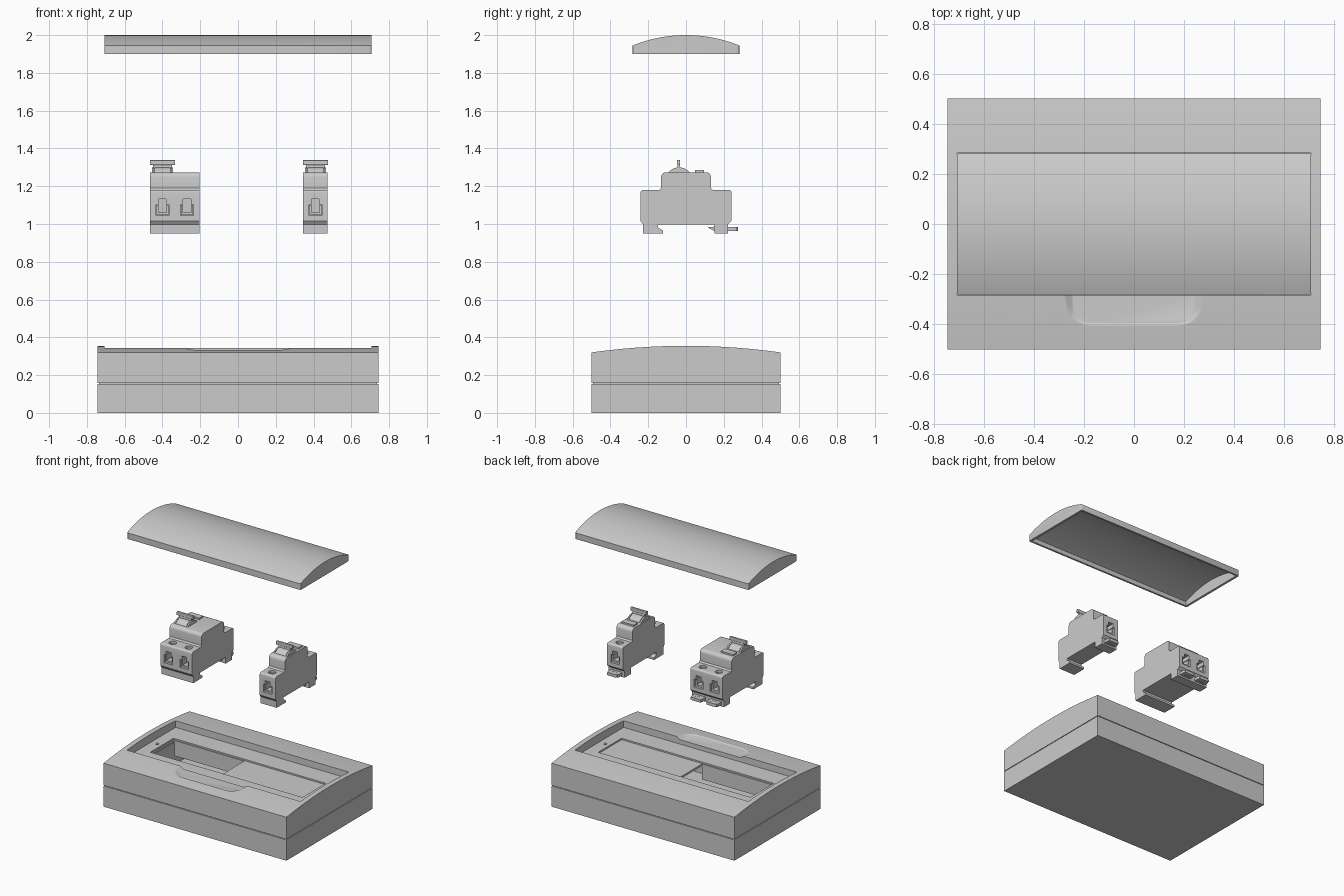
import bpy, bmesh, math
from mathutils import Vector

if "Cube" in bpy.data.objects:
    bpy.data.objects.remove(bpy.data.objects["Cube"])


def loft(name, a, b):
    """Closed solid between two matching loops of 3D points."""
    bm = bmesh.new()
    va = [bm.verts.new(p) for p in a]
    vb = [bm.verts.new(p) for p in b]
    n = len(va)
    bm.faces.new(va)
    bm.faces.new(vb[::-1])
    for i in range(n):
        j = (i + 1) % n
        bm.faces.new((va[j], va[i], vb[i], vb[j]))
    bmesh.ops.recalc_face_normals(bm, faces=bm.faces)
    me = bpy.data.meshes.new(name)
    bm.to_mesh(me)
    bm.free()
    ob = bpy.data.objects.new(name, me)
    bpy.context.collection.objects.link(ob)
    return ob


def prism(name, pts, axis, a, b):
    f = {'x': lambda u, v, t: (t, u, v),
         'y': lambda u, v, t: (u, t, v),
         'z': lambda u, v, t: (u, v, t)}[axis]
    return loft(name, [f(*p, a) for p in pts], [f(*p, b) for p in pts])


def box(name, x0, x1, y0, y1, z0, z1):
    return prism(name, [(x0, y0), (x1, y0), (x1, y1), (x0, y1)], 'z', z0, z1)


def circle(cx, cy, r, n=20):
    return [(cx + r * math.cos(2 * math.pi * i / n),
             cy + r * math.sin(2 * math.pi * i / n)) for i in range(n)]


def dome(half, edge, top, n=24):
    """Points of a circular arc from +half to -half, rising from edge to top."""
    h = top - edge
    r = (half * half + h * h) / (2 * h)
    ys = [half - 2 * half * i / n for i in range(n + 1)]
    return [(y, top - r + math.sqrt(r * r - y * y)) for y in ys]


def round_rect(x0, x1, y0, y1, r, n=6):
    pts = []
    for k, (cx, cy) in enumerate([(x1 - r, y1 - r), (x0 + r, y1 - r),
                                  (x0 + r, y0 + r), (x1 - r, y0 + r)]):
        for i in range(n + 1):
            t = math.pi / 2 * (k + i / n)
            pts.append((cx + r * math.cos(t), cy + r * math.sin(t)))
    return pts


def apply_mods(ob):
    bpy.context.view_layer.objects.active = ob
    for m in list(ob.modifiers):
        bpy.ops.object.modifier_apply(modifier=m.name)


def cut(ob, *cutters):
    for c in cutters:
        m = ob.modifiers.new("cut", 'BOOLEAN')
        m.operation, m.solver, m.object = 'DIFFERENCE', 'EXACT', c
        apply_mods(ob)
        bpy.data.objects.remove(c)


def smooth(ob, angle=25):
    bpy.ops.object.select_all(action='DESELECT')
    ob.select_set(True)
    bpy.context.view_layer.objects.active = ob
    bpy.ops.object.shade_smooth_by_angle(angle=math.radians(angle))


X, Y = 0.745, 0.5

# Base tray, with a lip that leaves a thin seam under the cover
base = box("base_tray", -X, X, -Y, Y, 0, 0.153)
cut(base, box("c", -X + .03, X - .03, -Y + .03, Y - .03, 0.02, 0.3))
lip = box("seam_lip", -X + .008, X - .008, -Y + .008, Y - .008, 0.14, 0.17)
cut(lip, box("c", -X + .03, X - .03, -Y + .03, Y - .03, 0.1, 0.3))

# Mounting rail inside the tray (hat section)
t = 0.008
prism("mounting_rail",
      [(-.135, .06), (-.1, .06), (-.1, .02), (.1, .02), (.1, .06), (.135, .06),
       (.135, .06 + t), (.1 - t, .06 + t), (.1 - t, .02 + t),
       (-.1 + t, .02 + t), (-.1 + t, .06 + t), (-.135, .06 + t)],
      'x', -.66, .66)

# Domed cover: hollow, lid recess, breaker slot, finger notch, screw holes
cover = prism("cover", [(-Y, .158), (Y, .158)] + dome(Y, .32, .355), 'x', -X, X)
notch = loft("c",
             [(x, y, .327) for x, y in round_rect(-.245, .245, -.395, -.1, .07)],
             [(x, y, .357) for x, y in round_rect(-.30, .30, -.45, -.1, .10)])
cut(cover,
    box("c", -X + .03, X - .03, -Y + .03, Y - .03, 0.1, 0.27),
    box("c", -.707, .707, -.283, .283, .295, .5),
    box("c", -.62, .62, -.135, .135, .284, .4),
    box("c", -.61, -.04, -.128, .128, .2, .4),
    notch,
    *[prism("c", circle(s * .657, 0, .011), 'z', .278, .4) for s in (-1, 1)])
smooth(cover)
for s, side in ((-1, "front"), (1, "back")):
    y0, y1 = sorted((s * .13, s * .142))
    box("slot_skirt_" + side, -.61, -.04, y0, y1, .17, .275)

# Lid: shallow domed shell with rounded corners, floating above
lid = prism("lid", [(-.282, 1.9), (.282, 1.9)] + dome(.282, 1.945, 2.0), 'x', -.707, .707)
bm = bmesh.new()
bm.from_mesh(lid.data)
up = [e for e in bm.edges
      if abs((e.verts[0].co - e.verts[1].co).normalized().dot(Vector((0, 0, 1)))) > .999]
bmesh.ops.bevel(bm, geom=up, offset=.01, segments=3, affect='EDGES', profile=.5)
bm.to_mesh(lid.data)
bm.free()
cut(lid, prism("c", [(-.268, 1.85), (.268, 1.85)] + dome(.268, 1.933, 1.985), 'x', -.69, .69))
smooth(lid)


def corner(cx, cz, r, a0, n=5):
    return [(cx + r * math.cos(math.radians(a0 - 90 * i / n)),
             cz + r * math.sin(math.radians(a0 - 90 * i / n))) for i in range(n + 1)]


def breaker(name, x0, poles):
    """Rail-mounted breaker: stepped body, terminals, screws, clips and toggle."""
    w = 0.13
    x1 = x0 + w * poles
    profile = ([(-.228, .95), (-.228, .998), (-.24, 1.015)]
               + corner(-.228, 1.168, .012, 180)
               + [(-.142, 1.18), (-.132, 1.19)]
               + corner(-.107, 1.248, .025, 180)
               + corner(.107, 1.248, .025, 90)
               + [(.132, 1.19), (.142, 1.18)]
               + corner(.228, 1.168, .012, 90)
               + [(.24, 1.015), (.222, .998), (.222, .95), (.15, .95),
                  (.15, .997), (-.148, .997), (-.148, .982), (-.122, .965), (-.122, .95)])
    body = prism(name + "_body", profile, 'x', x0, x1)
    for i in range(poles):
        c = x0 + w * (i + .5)
        tee = [(c - .035, 1.045), (c + .035, 1.045), (c + .035, 1.103), (c + .02, 1.103),
               (c + .02, 1.132), (c - .02, 1.132), (c - .02, 1.103), (c - .035, 1.103)]
        for s, side in ((-1, "front"), (1, "back")):
            cut(body, prism("c", tee, 'y', s * .18, s * .26),
                prism("c", circle(c, s * .187, .026), 'z', 1.15, 1.25))
            label = f"{name}_{side}_{i + 1}"
            # terminal clamp and slotted screw
            clamp = [(c - .032, 1.048), (c + .032, 1.048), (c + .032, 1.1), (c + .022, 1.1),
                     (c + .022, 1.06), (c - .022, 1.06), (c - .022, 1.1), (c - .032, 1.1)]
            prism(label + "_clamp", clamp, 'y', s * .175, s * .228)
            screw = prism(label + "_screw", circle(c, s * .187, .021), 'z', 1.14, 1.166)
            cut(screw, box("c", c - .03, c + .03, s * .187 - .004, s * .187 + .004, 1.158, 1.2))
        # rail clip with pull tab
        prism(f"{name}_clip_{i + 1}", [(.112, .982), (.15, .964), (.275, .964),
                                       (.275, .982), (.15, .986)], 'x', c - .04, c + .04)
        tab = prism(f"{name}_pull_tab_{i + 1}", round_rect(c - .045, c + .045, .2, .276, .02),
                    'z', .962, .984)
        cut(tab, box("c", c - .02, c + .02, .24, .26, .9, 1.1))
    smooth(body)
    # toggle hub, lever and handle sit on the first pole
    c = x0 + w / 2
    hub = [(y - .037, z) for y, z in dome(.058, 1.27, 1.300, 12)]
    smooth(prism(name + "_toggle_hub", hub, 'x', c - .042, c + .042))
    for s, side in ((-1, "left"), (1, "right")):
        a, b = sorted((c + s * .046, c + s * .056))
        smooth(prism(f"{name}_hub_cheek_{side}", hub, 'x', a, b))
    prism(name + "_toggle_lever", [(-.047, 1.29), (-.031, 1.29), (-.034, 1.32), (-.044, 1.32)],
          'x', c - .05, c + .05)
    prism(name + "_toggle_handle", round_rect(-.048, -.031, 1.313, 1.339, .004, 3),
          'x', c - .066, c + .066)
    box(name + "_indicator", c - .05, c + .05, .048, .095, 1.265, 1.285)


breaker("double_breaker", -.465, 2)
breaker("single_breaker", .345, 1)
